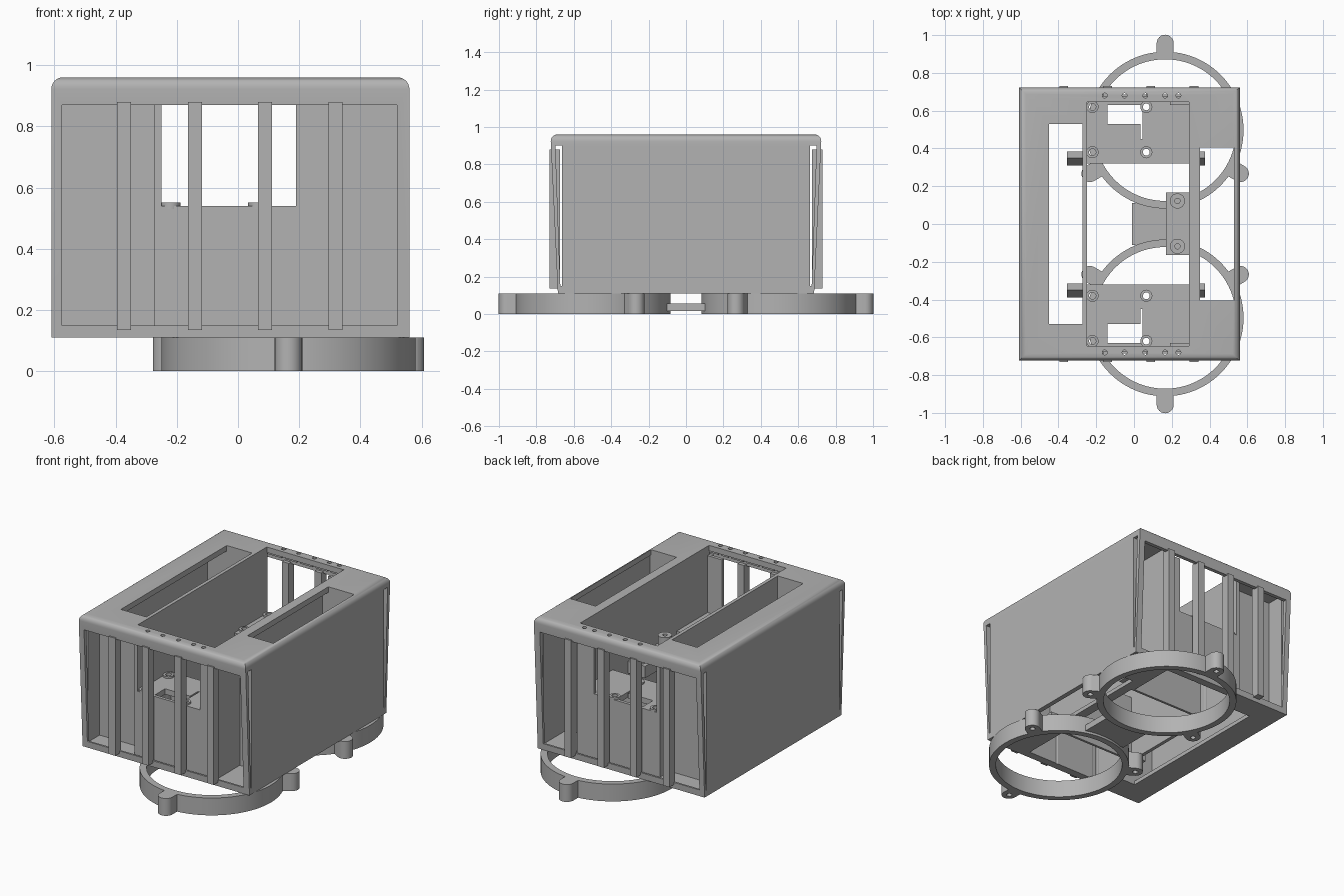
import bpy, bmesh, math

cube = bpy.data.objects.get("Cube")
if cube:
    bpy.data.objects.remove(cube, do_unlink=True)

grey = bpy.data.materials.new("plain_grey")
grey.use_nodes = True
grey.diffuse_color = (0.45, 0.45, 0.45, 1)
grey.node_tree.nodes["Principled BSDF"].inputs["Base Color"].default_value = (0.45, 0.45, 0.45, 1)


def make(name, bm):
    bmesh.ops.recalc_face_normals(bm, faces=bm.faces)
    mesh = bpy.data.meshes.new(name)
    bm.to_mesh(mesh)
    bm.free()
    mesh.materials.append(grey)
    ob = bpy.data.objects.new(name, mesh)
    bpy.context.collection.objects.link(ob)
    return ob


def box(name, x, y, z):
    bm = bmesh.new()
    bmesh.ops.create_cube(bm, size=1)
    for v in bm.verts:
        v.co = [(a + b) / 2 + c * (b - a) for c, (a, b) in zip(v.co, (x, y, z))]
    return make(name, bm)


def cylinder(name, x, y, r, z, sides=24):
    bm = bmesh.new()
    bmesh.ops.create_cone(bm, cap_ends=True, segments=sides, radius1=r, radius2=r, depth=z[1] - z[0])
    bmesh.ops.translate(bm, verts=bm.verts, vec=(x, y, sum(z) / 2))
    return make(name, bm)


def prism(name, outline, x):
    """Extrude a (y, z) outline along x."""
    bm = bmesh.new()
    face = bm.faces.new([bm.verts.new((x[0], y, z)) for y, z in outline])
    ext = bmesh.ops.extrude_face_region(bm, geom=[face])
    verts = [g for g in ext["geom"] if isinstance(g, bmesh.types.BMVert)]
    bmesh.ops.translate(bm, verts=verts, vec=(x[1] - x[0], 0, 0))
    return make(name, bm)


def bake(ob):
    dg = bpy.context.evaluated_depsgraph_get()
    mesh = bpy.data.meshes.new_from_object(ob.evaluated_get(dg))
    ob.modifiers.clear()
    ob.data = mesh


def combine(ob, others, op="DIFFERENCE"):
    for c in others:
        m = ob.modifiers.new("bool", "BOOLEAN")
        m.operation, m.solver, m.object = op, "EXACT", c
    bake(ob)
    for c in others:
        bpy.data.objects.remove(c, do_unlink=True)


def smooth(ob):
    bpy.ops.object.select_all(action="DESELECT")
    ob.select_set(True)
    bpy.context.view_layer.objects.active = ob
    bpy.ops.object.shade_smooth_by_angle(angle=math.radians(35))


# Outer housing: tapered block with rounded top edges
X0, X1 = -0.61, 0.56
housing = prism("housing", [(-0.685, 0.11), (0.685, 0.11), (0.725, 0.96), (-0.725, 0.96)], (X0, X1))
bm = bmesh.new()
bm.from_mesh(housing.data)
top_edges = [e for e in bm.edges if all(v.co.z > 0.9 for v in e.verts)]
bmesh.ops.bevel(bm, geom=top_edges, offset=0.038, segments=6, profile=0.5, affect="EDGES")
bm.to_mesh(housing.data)
bm.free()

# Hollow inside, end openings, slots and central opening
cuts = [
    box("c", (-0.585, 0.535), (-0.675, 0.675), (0.135, 0.925)),
    box("c", (-0.575, 0.52), (-1, 1), (0.15, 0.87)),
    box("c", (-0.45, -0.272), (-0.53, 0.53), (0, 1.2)),
    box("c", (0.35, 0.53), (-0.405, 0.405), (0, 1.2)),
    box("c", (-0.25, 0.29), (-0.645, 0.645), (0, 1.2)),
]
# Narrow tapered gaps between side walls and end frames
for s in (-1, 1):
    gap = [(s * 0.664, 0.15), (s * 0.672, 0.15), (s * 0.698, 0.9), (s * 0.664, 0.9)]
    cuts.append(prism("c", gap, (-1, 1)))
    cuts += [cylinder("c", x, s * 0.68, 0.013, (0.85, 1.1), 12)
             for x in (-0.155, -0.05, 0.06, 0.165, 0.235)]
combine(housing, cuts)
smooth(housing)

# Inner long walls
box("inner_wall_right", (-0.272, -0.25), (-0.65, 0.65), (0.11, 0.94))
box("inner_wall_left", (0.29, 0.31), (-0.65, 0.65), (0.11, 0.94))

for s, side in ((-1, "front"), (1, "back")):
    def span(a, b):
        return tuple(sorted((s * a, s * b)))

    # Vertical slats
    for i, x in enumerate((-0.372, -0.14, 0.088, 0.318)):
        box(f"{side}_slat_{i + 1}", (x - 0.023, x + 0.023), span(0.675, 0.73), (0.135, 0.88))

    # Recessed panels that close the slot compartments
    box(f"{side}_panel_right", (-0.585, -0.272), span(0.53, 0.55), (0.12, 0.93))
    box(f"{side}_panel_left", (0.31, 0.535), span(0.405, 0.425), (0.12, 0.93))
    box(f"{side}_window_post", (0.19, 0.29), span(0.63, 0.65), (0.53, 0.9))

    # Hollow mounting shelf with screw bosses
    shelf = box(f"{side}_shelf", (-0.25, 0.29), span(0.32, 0.65), (0.11, 0.54))
    screws = [(x, s * y) for x in (-0.22, 0.065) for y in (0.38, 0.62)]
    combine(shelf, [box("c", (-0.235, 0.275), span(0.335, 0.635), (0, 0.505)),
                    box("c", (-0.14, 0.035), span(0.53, 0.63), (0.4, 0.7)),
                    box("c", (0.035, 0.045), span(0.45, 0.63), (0.4, 0.7))]
            + [cylinder("c", x, y, 0.018, (0, 0.7)) for x, y in screws])
    for i, (x, y) in enumerate(screws):
        boss = cylinder(f"{side}_screw_boss_{i + 1}", x, y, 0.032, (0.53, 0.552))
        combine(boss, [cylinder("c", x, y, 0.018, (0.4, 0.7))])
        smooth(boss)

    # Wedge brackets on the outside of the inner walls
    wedge = [(s * 0.35 - 0.04, 0.14), (s * 0.35 + 0.035, 0.14),
             (s * 0.35 + 0.035, 0.21), (s * 0.35, 0.21)]
    prism(f"{side}_bracket_right", wedge, (-0.355, -0.27))
    prism(f"{side}_bracket_left", wedge, (0.31, 0.375))

    # Mounting ring with three drilled lugs
    cx, cy, z = 0.165, s * 0.497, (0, 0.11)
    ring = cylinder(f"{side}_ring", cx, cy, 0.415, z, 96)
    lugs, holes = [], []
    for k in range(3):
        a = math.radians(90 * s + 120 * k)
        dx, dy = math.cos(a), math.sin(a)
        lugs.append(cylinder("lug", cx + 0.46 * dx, cy + 0.46 * dy, 0.045, z))
        neck = box("neck", (0.39, 0.46), (-0.045, 0.045), z)
        for v in neck.data.vertices:
            px, py = v.co.x, v.co.y
            v.co.x, v.co.y = cx + px * dx - py * dy, cy + px * dy + py * dx
        lugs.append(neck)
        holes.append(cylinder("c", cx + 0.46 * dx, cy + 0.46 * dy, 0.016, (-0.1, 0.06), 16))
    combine(ring, lugs, "UNION")
    combine(ring, holes + [cylinder("c", cx, cy, 0.375, (-1, 1), 96)])
    smooth(ring)

# Flat bridge between the two rings
box("ring_bridge", (-0.01, 0.29), (-0.11, 0.11), (0.015, 0.055))

# Side mount on the left inner wall
mount = box("side_mount", (0.17, 0.3), (-0.163, 0.167), (0.46, 0.535))
spots = (-0.118, 0.122)
combine(mount, [cylinder("c", 0.23, y, 0.014, (0.3, 0.7)) for y in spots])
for i, y in enumerate(spots):
    boss = cylinder(f"side_mount_boss_{i + 1}", 0.23, y, 0.04, (0.53, 0.61))
    combine(boss, [cylinder("c", 0.23, y, 0.014, (0.55, 0.8))])
    smooth(boss)
